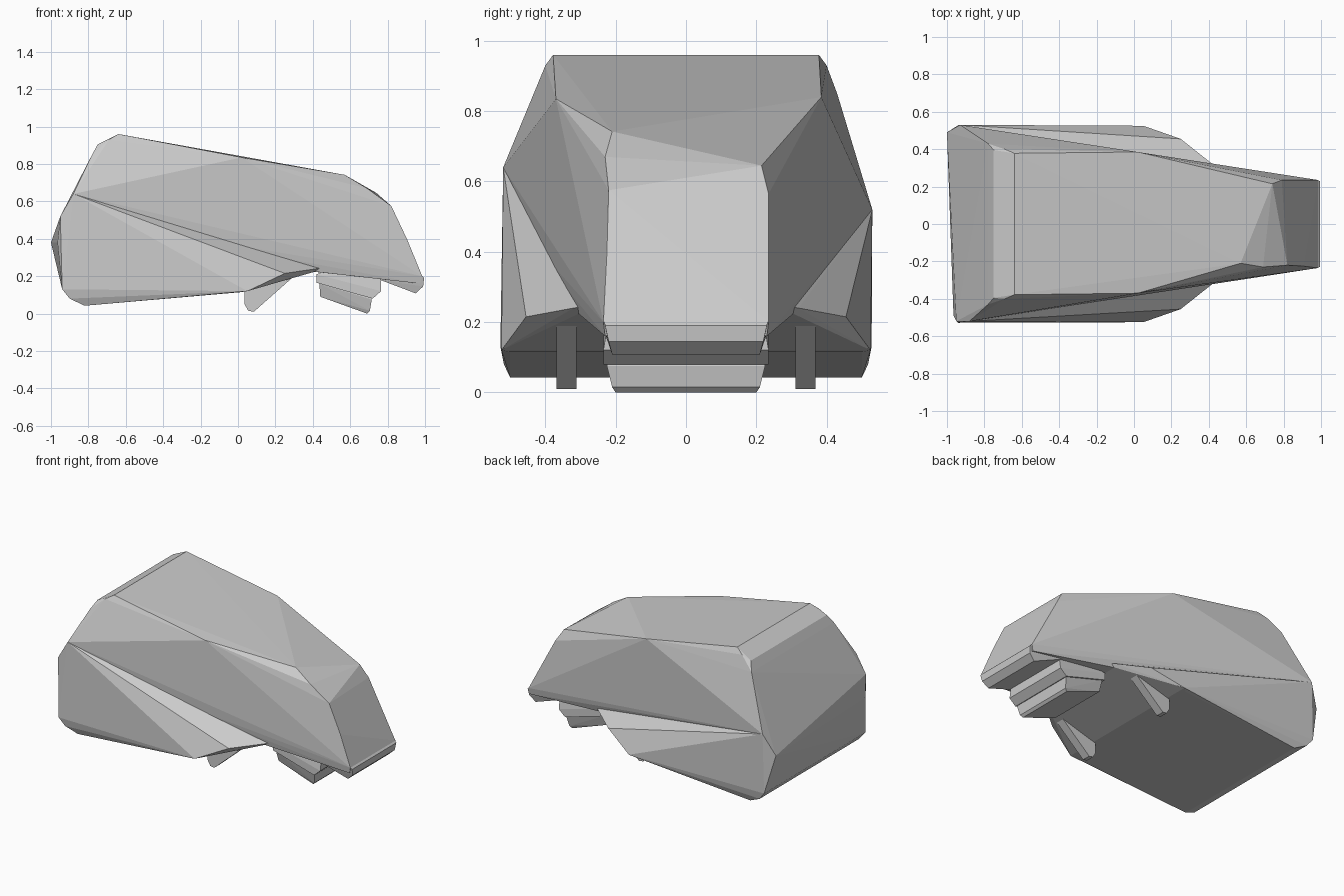
import bpy, bmesh

if "Cube" in bpy.data.objects:
    bpy.data.objects.remove(bpy.data.objects["Cube"])


def hull(name, points):
    """Faceted convex solid around a few corner points."""
    bm = bmesh.new()
    for p in points:
        bm.verts.new(p)
    res = bmesh.ops.convex_hull(bm, input=bm.verts[:])
    junk = {v for v in res["geom_interior"] + res["geom_unused"]
            if isinstance(v, bmesh.types.BMVert)}
    bmesh.ops.delete(bm, geom=list(junk), context='VERTS')
    bmesh.ops.recalc_face_normals(bm, faces=bm.faces[:])
    me = bpy.data.meshes.new(name)
    bm.to_mesh(me)
    bm.free()
    ob = bpy.data.objects.new(name, me)
    bpy.context.collection.objects.link(ob)
    return ob


def mirrored(rows):
    """(x, half width, z) rows to left and right points."""
    return [(x, s * y, z) for x, y, z in rows for s in (-1, 1)]


def unite(target, parts):
    """Weld parts into the target and drop the originals."""
    for part in parts:
        mod = target.modifiers.new("union", 'BOOLEAN')
        mod.operation = 'UNION'
        mod.solver = 'EXACT'
        mod.object = part
    bpy.context.view_layer.update()
    dg = bpy.context.evaluated_depsgraph_get()
    me = bpy.data.meshes.new_from_object(target.evaluated_get(dg))
    target.modifiers.clear()
    target.data = me
    for part in parts:
        bpy.data.objects.remove(part)


# Rear belt corners, slightly uneven left to right
belt = [(-0.88, -0.52, 0.64), (-0.93, 0.53, 0.52)]
rear = [(-0.95, -0.52, 0.52), (-1.0, 0.49, 0.38), (-0.965, -0.49, 0.38)]

# Upper shell: roof, shoulders and sloping nose
shell = hull("body_shell", belt + rear + mirrored([
    (-0.64, 0.378, 0.96), (-0.69, 0.40, 0.93), (-0.75, 0.395, 0.905),
    (-0.78, 0.43, 0.85),
    (0.985, 0.235, 0.20), (0.975, 0.23, 0.16), (0.45, 0.27, 0.25),
]) + [
    (0.02, 0.385, 0.84), (0.02, -0.37, 0.835),
    (0.57, -0.21, 0.742), (0.69, -0.23, 0.67), (0.82, -0.22, 0.575),
    (0.74, 0.215, 0.645), (0.79, 0.235, 0.565),
    (0.905, -0.225, 0.395),
])

# Lower shell: flared skirt that ends ahead of the middle
skirt = hull("skirt", belt + rear + mirrored([
    (-0.94, 0.528, 0.13), (-0.90, 0.518, 0.08), (-0.82, 0.50, 0.042),
    (0.02, 0.50, 0.115), (0.05, 0.525, 0.12),
    (0.25, 0.455, 0.215), (0.42, 0.32, 0.24), (0.50, 0.25, 0.25),
]))

# Blunt lip under the nose
lip = hull("nose_lip", mirrored([
    (0.95, 0.21, 0.108), (0.99, 0.22, 0.145), (0.995, 0.23, 0.19),
    (0.975, 0.235, 0.21), (0.76, 0.235, 0.18), (0.76, 0.22, 0.26),
]))
unite(shell, [skirt, lip])

# Stepped pad under the nose
pad = hull("under_pad_top", mirrored([
    (0.42, 0.235, 0.165), (0.42, 0.235, 0.21), (0.50, 0.22, 0.24),
    (0.72, 0.235, 0.08), (0.765, 0.235, 0.12), (0.765, 0.22, 0.21),
]))
foot = hull("under_pad_foot", mirrored([
    (0.435, 0.225, 0.16), (0.44, 0.205, 0.09), (0.68, 0.20, 0.005),
    (0.69, 0.20, 0.0), (0.705, 0.21, 0.015), (0.715, 0.225, 0.075),
    (0.70, 0.22, 0.12), (0.47, 0.22, 0.19),
]))
unite(pad, [foot])

# Two small fins beneath the skirt
fin_profile = [(0.035, 0.14), (0.035, 0.05), (0.055, 0.015),
               (0.085, 0.01), (0.30, 0.20), (0.25, 0.20)]
for side, label in ((-1, "right"), (1, "left")):
    hull(f"fin_{label}", [(x, side * y, z) for x, z in fin_profile
                          for y in (0.312, 0.368)])
